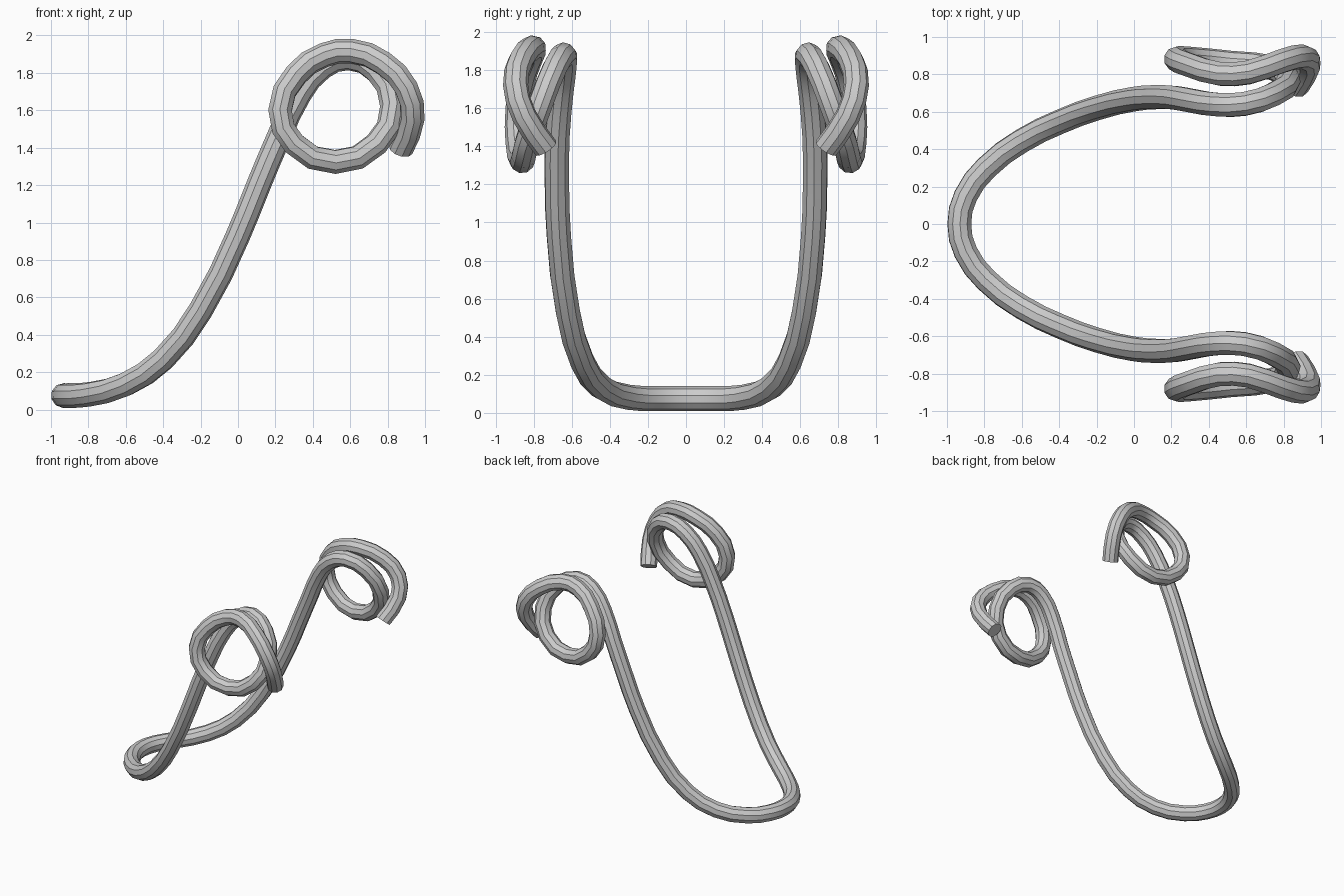
import bpy

RADIUS = 0.066

# Half of the wire path: centre of the bend, up the leg, round the coil to the tip
half = [
    (-0.934, 0.0, 0.075), (-0.90, 0.15, 0.075), (-0.79, 0.30, 0.082),
    (-0.60, 0.445, 0.135), (-0.40, 0.545, 0.27), (-0.20, 0.62, 0.53),
    (0.0, 0.668, 0.93), (0.11, 0.678, 1.20), (0.22, 0.675, 1.46),
    # inner turn of the coil
    (0.33, 0.655, 1.69), (0.45, 0.638, 1.83), (0.59, 0.642, 1.88),
    (0.74, 0.69, 1.81), (0.825, 0.765, 1.62), (0.74, 0.835, 1.42),
    (0.52, 0.86, 1.324), (0.30, 0.882, 1.42),
    # outer turn of the coil
    (0.225, 0.882, 1.60), (0.31, 0.845, 1.79), (0.46, 0.803, 1.895),
    (0.61, 0.81, 1.916), (0.78, 0.868, 1.85), (0.90, 0.895, 1.72),
    (0.933, 0.85, 1.56), (0.87, 0.735, 1.39),
]
path = [(x, -y, z) for x, y, z in reversed(half[1:])] + half

# Bent wire as a round bevelled curve
curve = bpy.data.curves.new("bent_wire", 'CURVE')
curve.dimensions = '3D'
curve.resolution_u = 2
curve.bevel_depth = RADIUS
curve.bevel_resolution = 3
curve.use_fill_caps = True
spline = curve.splines.new('BEZIER')
spline.bezier_points.add(len(path) - 1)
for point, co in zip(spline.bezier_points, path):
    point.co = co
    point.handle_left_type = point.handle_right_type = 'AUTO'

wire = bpy.data.objects.new("bent_wire", curve)
bpy.context.collection.objects.link(wire)
bpy.context.view_layer.objects.active = wire
wire.select_set(True)
bpy.ops.object.convert(target='MESH')
bpy.ops.object.shade_smooth_by_angle()
